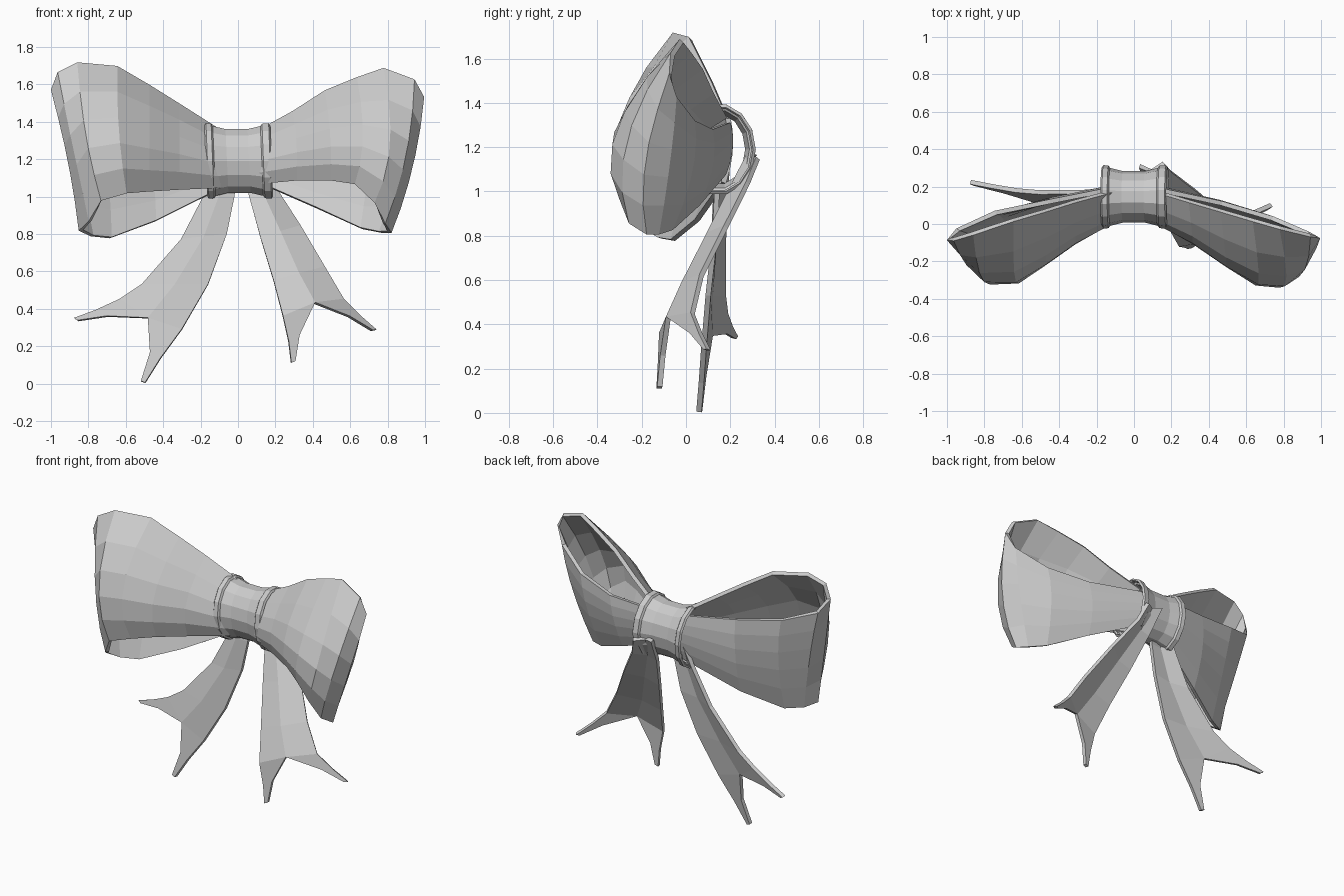
import bpy
import math
from mathutils import Vector

cube = bpy.data.objects.get("Cube")
if cube:
    bpy.data.objects.remove(cube, do_unlink=True)

GREY = (0.6, 0.6, 0.6, 1.0)
ribbon_grey = bpy.data.materials.new("ribbon_grey")
ribbon_grey.use_nodes = True
ribbon_grey.diffuse_color = GREY
ribbon_grey.node_tree.nodes["Principled BSDF"].inputs["Base Color"].default_value = GREY


def make_object(name, points, faces, thickness):
    """Flat-shaded sheet given a thickness by a modifier."""
    mesh = bpy.data.meshes.new(name)
    mesh.from_pydata(points, [], faces)
    mesh.materials.append(ribbon_grey)
    mesh.update()
    obj = bpy.data.objects.new(name, mesh)
    bpy.context.collection.objects.link(obj)
    solid = obj.modifiers.new("thickness", "SOLIDIFY")
    solid.thickness = thickness
    solid.offset = 0
    return obj


def grid_faces(stations, rows, closed=False):
    """Quads joining consecutive stations of points."""
    last = stations if closed else stations - 1
    return [(s * rows + r, s * rows + r + 1,
             (s + 1) % stations * rows + r + 1, (s + 1) % stations * rows + r)
            for s in range(last) for r in range(rows - 1)]


def across(low, mid, high, v):
    """Curve through three points, v running from 0 to 1."""
    low, mid, high = Vector(low), Vector(mid), Vector(high)
    return (low * (2 * v - 1) * (v - 1) + mid * 4 * v * (1 - v)
            + high * v * (2 * v - 1))


# Loop sections (lower edge, middle, upper edge): front panel, fold, back panel
LEFT_LOOP = [
    ((.1, .06, 1.07), (.1, .03, 1.21), (.1, .18, 1.34)),
    ((.32, -.07, 1.09), (.32, -.08, 1.27), (.3, .12, 1.45)),
    ((.5, -.18, 1.09), (.5, -.2, 1.31), (.47, .07, 1.56)),
    ((.63, -.27, 1.07), (.67, -.29, 1.32), (.64, .02, 1.63)),
    ((.73, -.29, .97), (.81, -.3, 1.28), (.78, -.02, 1.68)),
    ((.78, -.25, .86), (.89, -.26, 1.22), (.94, -.06, 1.62)),
    ((.81, -.18, .81), (.92, -.18, 1.15), (.985, -.07, 1.53)),
    ((.76, -.13, .81), (.87, -.08, 1.13), (.93, -.05, 1.43)),
    ((.66, -.07, .83), (.7, .02, 1.1), (.74, .03, 1.32)),
    ((.42, .05, .94), (.44, .11, 1.12), (.47, .11, 1.28)),
    ((.1, .17, 1.08), (.1, .2, 1.2), (.1, .19, 1.31)),
]
RIGHT_LOOP = [
    ((.1, .06, 1.05), (.1, .03, 1.2), (.1, .18, 1.35)),
    ((.32, -.07, 1.04), (.32, -.08, 1.27), (.32, .12, 1.49)),
    ((.48, -.17, 1.03), (.48, -.19, 1.31), (.48, .07, 1.59)),
    ((.6, -.26, 1.02), (.64, -.28, 1.35), (.65, .02, 1.69)),
    ((.73, -.29, .98), (.81, -.28, 1.33), (.86, -.05, 1.71)),
    ((.79, -.24, .87), (.87, -.23, 1.25), (.96, -.08, 1.66)),
    ((.84, -.17, .82), (.9, -.15, 1.2), (.99, -.08, 1.57)),
    ((.78, -.12, .79), (.86, -.06, 1.16), (.94, -.03, 1.49)),
    ((.68, -.06, .78), (.7, .03, 1.13), (.74, .06, 1.42)),
    ((.44, .05, .87), (.45, .12, 1.13), (.45, .12, 1.37)),
    ((.1, .17, 1.04), (.1, .2, 1.19), (.1, .19, 1.33)),
]
ROWS = 6


def make_loop(name, sections, side):
    points = []
    for section in sections:
        for r in range(ROWS):
            p = across(*section, r / (ROWS - 1))
            points.append((side * p.x, p.y, p.z))
    return make_object(name, points, grid_faces(len(sections), ROWS), 0.024)


make_loop("left_loop", LEFT_LOOP, 1)
make_loop("right_loop", RIGHT_LOOP, -1)


# Tails: paired edge points, a raised centre line and a forked end
def make_tail(name, edges, notch, tips, bulge):
    points = []
    for inner, outer in edges:
        middle = (Vector(inner) + Vector(outer)) / 2 + Vector((0, bulge, 0))
        points += [inner, tuple(middle), outer]
    faces = grid_faces(len(edges), 3)
    points[-2] = notch
    end = len(points) - 3
    # Each prong narrows through a bent middle section to a blunt tip
    for edge, tip, order in ((end, tips[0], 1), (end + 2, tips[1], -1)):
        start, fork, goal = (Vector(p) for p in (points[edge], notch, tip))
        outer_side = start.lerp(goal, .55)
        inner_side = fork.lerp(goal, .5).lerp(outer_side, .3)
        blunt = (start - fork).normalized() * .012
        n = len(points)
        points += [tuple(outer_side), tuple(inner_side),
                   tuple(goal + blunt), tuple(goal - blunt)]
        for face in ((edge, end + 1, n + 1, n), (n, n + 1, n + 3, n + 2)):
            faces.append(face[::order])
    return make_object(name, points, faces, 0.024)


make_tail("left_tail", [
    ((.03, .31, 1.17), (.16, .325, 1.15)),
    ((.06, .21, 1.0), (.2, .28, 1.04)),
    ((.12, .1, .78), (.33, .18, .84)),
    ((.19, -.02, .55), (.46, .07, .62)),
    ((.24, -.11, .36), (.56, .03, .45)),
], (.41, -.08, .43), ((.295, -.12, .115), (.725, .095, .285)), -.035)

make_tail("right_tail", [
    ((.0, .17, 1.16), (-.12, .19, 1.14)),
    ((-.02, .14, 1.0), (-.18, .18, 1.0)),
    ((-.06, .13, .8), (-.3, .17, .77)),
    ((-.16, .1, .53), (-.51, .17, .53)),
    ((-.3, .08, .29), (-.63, .18, .45)),
], (-.48, .11, .35), ((-.507, .06, .008), (-.865, .22, .342)), -.025)

# Knot: waisted tube around the ribbon with a narrow rim at both ends
SIDES = 14
PROFILE = [(-.165, -.006), (-.16, .003), (-.14, .0), (-.132, -.012), (-.06, -.03),
           (.06, -.03), (.132, -.012), (.14, .0), (.168, .003), (.173, -.006)]
knot_points = []
for i in range(SIDES):
    angle = math.tau * i / SIDES
    for x, swell in PROFILE:
        z = math.sin(angle)
        knot_points.append((x - .008 * z, .145 + (.16 + swell) * math.cos(angle),
                            1.19 + (.197 + swell) * z))
make_object("knot", knot_points, grid_faces(SIDES, len(PROFILE), True), 0.016)
